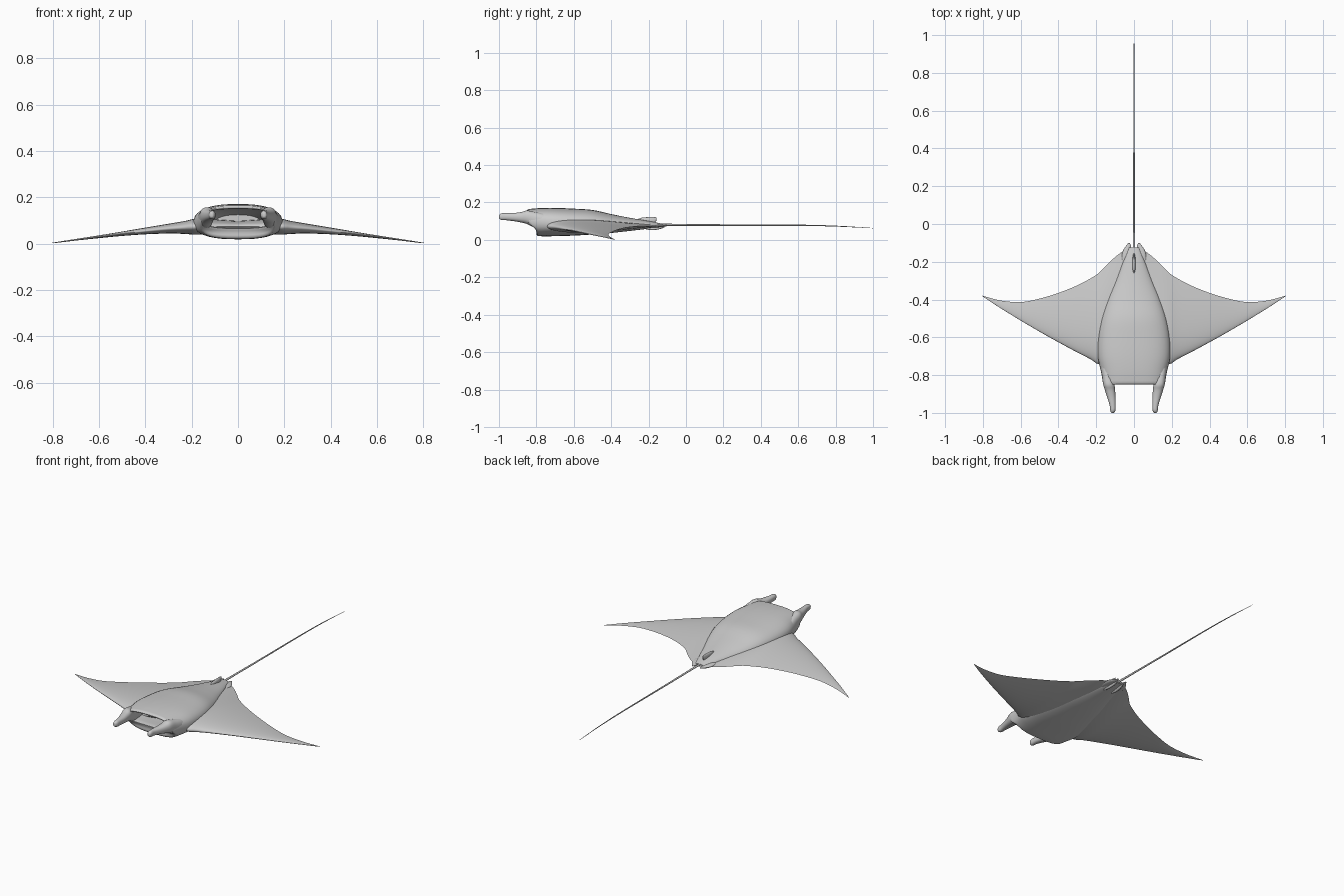
import bpy, bmesh
from math import sin, cos, pi, sqrt


def sample(keys, n):
    """Smooth (Catmull-Rom) resampling of rows of section values."""
    out, last = [], len(keys) - 1
    for k in range(last):
        p0, p1, p2, p3 = (keys[min(max(k + d, 0), last)] for d in (-1, 0, 1, 2))
        for j in range(n):
            t = j / n
            out.append([b + 0.5 * t * (c - a + t * (2*a - 5*b + 4*c - d + t * (3*(b - c) + d - a)))
                        for a, b, c, d in zip(p0, p1, p2, p3)])
    return out + [list(keys[last])]


def loft(name, rings, angle=50, mirror=False):
    bm = bmesh.new()
    vs = [[bm.verts.new(p) for p in r] for r in rings]
    n = len(vs[0])
    for a, b in zip(vs, vs[1:]):
        for i in range(n):
            bm.faces.new((a[i], a[(i + 1) % n], b[(i + 1) % n], b[i]))
    bm.faces.new(vs[0])
    bm.faces.new(vs[-1])
    bmesh.ops.recalc_face_normals(bm, faces=bm.faces)
    me = bpy.data.meshes.new(name)
    bm.to_mesh(me)
    bm.free()
    ob = bpy.data.objects.new(name, me)
    bpy.context.collection.objects.link(ob)
    if mirror:
        ob.modifiers.new("mirror", 'MIRROR').use_mirror_merge = False
    bpy.ops.object.select_all(action='DESELECT')
    bpy.context.view_layer.objects.active = ob
    ob.select_set(True)
    bpy.ops.object.shade_smooth_by_angle(angle=angle * pi / 180)
    return ob


def spow(v, e):
    return abs(v) ** e * (1 if v >= 0 else -1)


def oval(y, cx, w, zt, zb, e=1.0, n=40, mid=0.45, slant=0.0):
    """Closed section across y; slant pushes the upper half forward."""
    zm = zb + (zt - zb) * mid
    pts = []
    for i in range(n):
        a = 2 * pi * i / n
        s = spow(sin(a), e)
        z = zm + s * ((zt - zm) if s > 0 else (zm - zb))
        f = min(max((z - 0.045) / 0.06, 0), 1)
        pts.append((cx + w * spow(cos(a), e), y - slant * f * f * (3 - 2 * f), z))
    return pts


# Body: y, half width, top, bottom, squareness, forward slant of upper lip
body = [(-0.125, .028, .086, .071, 1, 0), (-0.2, .058, .101, .060, 1, 0),
        (-0.3, .098, .118, .048, 1, 0), (-0.4, .140, .138, .037, .95, 0),
        (-0.5, .172, .160, .029, .9, 0), (-0.6, .190, .167, .023, .85, 0),
        (-0.7, .192, .171, .020, .8, 0), (-0.76, .176, .170, .019, .75, .02),
        (-0.793, .165, .165, .021, .7, .048)]
# Mouth: lip edge, then cavity running back inside the head
mouth = [(-0.800, .160, .159, .030, .7, .05), (-0.797, .153, .152, .055, .7, .05),
         (-0.78, .149, .150, .068, .7, .045), (-0.70, .140, .145, .062, .8, .01),
         (-0.58, .10, .125, .06, .9, 0)]
loft("body", [oval(y, 0, w, t, b, e, slant=s)
              for y, w, t, b, e, s in sample(body, 4) + sample(mouth, 3)], 60)

# Wings: x, leading edge y, trailing edge y, middle z, thickness
half = [(0, -.70, -.13, .075, .05), (.05, -.71, -.14, .075, .055), (.10, -.72, -.175, .074, .062),
        (.15, -.735, -.222, .074, .068), (.19, -.742, -.262, .073, .068), (.23, -.716, -.288, .070, .056),
        (.3, -.680, -.325, .065, .042), (.4, -.626, -.365, .055, .029), (.5, -.570, -.395, .043, .019),
        (.6, -.511, -.414, .030, .012), (.7, -.450, -.406, .017, .007), (.78, -.398, -.386, .006, .004),
        (.803, -.382, -.378, .003, .002)]
full = [(-x, *r) for x, *r in reversed(half[1:])] + half


def foil(x, le, te, z, th, n=18):
    def side(u, s):
        return (x, le + (te - le) * u, z + s * th / 2 * 2.6 * sqrt(u) * (1 - u))
    us = [(i / n) ** 1.7 for i in range(n + 1)]
    return [side(u, 1) for u in us] + [side(u, -1) for u in reversed(us[1:-1])]


loft("wings", [foil(*r) for r in sample(full, 3)], 60)

# Head fins curling forward beside the mouth: y, centre x, half width, top, bottom
horn = [(-.70, .150, .028, .130, .060), (-.76, .146, .030, .140, .055), (-.81, .139, .030, .150, .066),
        (-.85, .133, .030, .157, .085), (-.88, .127, .027, .149, .093), (-.92, .119, .022, .144, .100),
        (-.96, .113, .016, .143, .105), (-.985, .112, .014, .142, .106), (-.997, .113, .009, .136, .112),
        (-1.0, .113, .004, .130, .118)]
loft("head_fin", [oval(y, x, w, t, b, .85, 20, .5) for y, x, w, t, b in sample(horn, 4)], 60, True)

# Pelvic fins: small lobes either side of the tail root
lobe = [(-.24, .045, .015, .082, .066), (-.18, .042, .024, .085, .066), (-.14, .036, .022, .083, .068),
        (-.115, .029, .012, .080, .071), (-.10, .026, .004, .078, .074)]
loft("pelvic_fin", [oval(y, x, w, t, b, 1, 16, .5) for y, x, w, t, b in sample(lobe, 3)], 60, True)

# Claspers under the tail root
clasp = [(-.22, .028, .004, .066, .058), (-.18, .026, .008, .066, .052), (-.14, .023, .007, .070, .058),
         (-.115, .021, .002, .071, .067)]
loft("clasper", [oval(y, x, w, t, b, 1, 12, .5) for y, x, w, t, b in sample(clasp, 3)], 60, True)

# Dorsal fin in front of the tail
dorsal = [(-.27, 0, .003, .106, .09), (-.24, 0, .008, .118, .085), (-.20, 0, .009, .122, .080),
          (-.17, 0, .006, .122, .088), (-.157, 0, .002, .119, .106)]
loft("dorsal_fin", [oval(y, x, w, t, b, 1, 16, .5) for y, x, w, t, b in sample(dorsal, 3)], 60)

# Whip tail
tail = [(-.18, .080, .010), (-.12, .081, .006), (.2, .079, .0045), (.7, .077, .003), (1.0, .063, .001)]
loft("tail", [oval(y, 0, r, z + r, z - r, 1, 12, .5) for y, z, r in sample(tail, 5)], 60)
